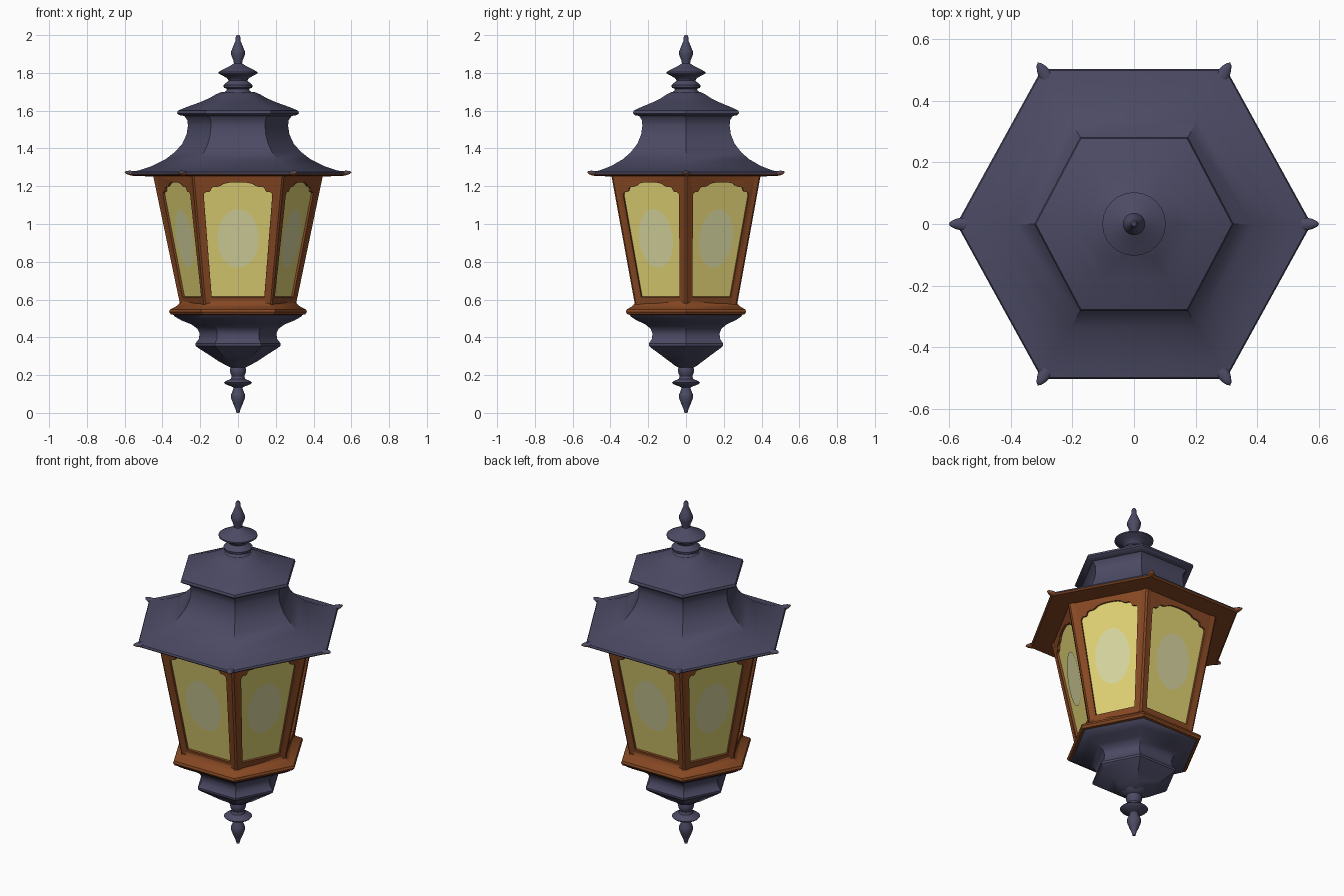
import bpy, bmesh, math
from mathutils import Vector

if "Cube" in bpy.data.objects:
    bpy.data.objects.remove(bpy.data.objects["Cube"])


def material(name, rgb):
    m = bpy.data.materials.new(name)
    lin = [((c / 255 + 0.055) / 1.055) ** 2.4 for c in rgb]
    m.diffuse_color = (*lin, 1)
    m.use_nodes = True
    m.node_tree.nodes["Principled BSDF"].inputs["Base Color"].default_value = m.diffuse_color
    return m


BLUE = material("slate_blue_metal", (75, 74, 100))
BROWN = material("copper_brown", (134, 72, 35))
YELLOW = material("yellow_glass", (224, 210, 116))
PALE = material("pale_glow", (216, 214, 160))


def finish(name, bm, mats, angle=35, rule=None, normals=True):
    if normals:
        bmesh.ops.recalc_face_normals(bm, faces=bm.faces)
    bm.normal_update()
    if rule:
        for f in bm.faces:
            f.material_index = rule(f)
    me = bpy.data.meshes.new(name)
    bm.to_mesh(me)
    bm.free()
    for m in mats:
        me.materials.append(m)
    ob = bpy.data.objects.new(name, me)
    bpy.context.collection.objects.link(ob)
    bpy.ops.object.select_all(action='DESELECT')
    ob.select_set(True)
    bpy.context.view_layer.objects.active = ob
    bpy.ops.object.shade_smooth_by_angle(angle=math.radians(angle))
    return ob


def hexagon(r, z, k=0.54):
    a = 0.872 * r
    return [Vector(p) for p in ((r, 0, z), (k * r, a, z), (-k * r, a, z),
                                (-r, 0, z), (-k * r, -a, z), (k * r, -a, z))]


def circle(r, z, n=24):
    return [Vector((r * math.cos(2 * math.pi * i / n), r * math.sin(2 * math.pi * i / n), z))
            for i in range(n)]


def loft(name, rings, mats, rule=None):
    bm = bmesh.new()
    loops = [[bm.verts.new(p) for p in ring] for ring in rings]
    n = len(loops[0])
    for a, b in zip(loops, loops[1:]):
        for i in range(n):
            j = (i + 1) % n
            bm.faces.new((a[i], a[j], b[j], b[i]))
    bm.faces.new(loops[0])
    bm.faces.new(loops[-1])
    return finish(name, bm, mats, rule=rule)


# Turned finials at both ends
loft("bottom_finial", [circle(r, z) for r, z in (
    (.008, 0), (.013, .02), (.026, .05), (.037, .08), (.036, .10), (.026, .122), (.024, .135),
    (.04, .142), (.068, .152), (.075, .16), (.066, .168), (.038, .18), (.033, .195), (.04, .21),
    (.043, .225), (.04, .24), (.06, .25), (.075, .265))], [BLUE])
loft("top_finial", [circle(r, z) for r, z in (
    (.09, 1.685), (.062, 1.705), (.058, 1.715), (.075, 1.722), (.077, 1.735), (.062, 1.748),
    (.05, 1.76), (.055, 1.77), (.08, 1.785), (.103, 1.797), (.103, 1.805), (.075, 1.82),
    (.04, 1.838), (.022, 1.85), (.024, 1.865), (.036, 1.895), (.036, 1.915), (.024, 1.945),
    (.013, 1.97), (.012, 1.99), (.007, 2.0))], [BLUE])

# Lower hexagonal bowl and brown sill
loft("lower_bowl", [hexagon(r, z) for r, z in (
    (.06, .25), (.10, .272), (.15, .305), (.205, .34), (.225, .355), (.226, .367), (.208, .39),
    (.203, .42), (.215, .445), (.245, .468), (.30, .49), (.335, .51), (.345, .525))], [BLUE])
loft("sill_ring", [hexagon(r, z) for r, z in (
    (.335, .518), (.356, .522), (.365, .535), (.36, .548), (.33, .562), (.31, .58),
    (.306, .60))], [BROWN])

# Flared roof with brown underside, and stepped cap
roof = [(.43, 1.25, .53), (.565, 1.256, .52), (.575, 1.264, .52), (.57, 1.274, .52),
        (.52, 1.285, .52), (.455, 1.307, .53), (.385, 1.342, .53), (.335, 1.38, .54),
        (.295, 1.425, .54), (.272, 1.475, .54), (.265, 1.52, .54), (.268, 1.55, .54),
        (.285, 1.572, .54)]
loft("flared_roof", [hexagon(*p) for p in roof], [BLUE, BROWN],
     lambda f: 1 if f.calc_center_median().z < 1.262 else 0)
loft("roof_cap", [hexagon(r, z) for r, z in (
    (.27, 1.57), (.31, 1.576), (.323, 1.586), (.318, 1.6), (.27, 1.62), (.20, 1.645),
    (.15, 1.667), (.12, 1.685), (.085, 1.70))], [BLUE])

# Curled tips on the roof corners
for i, c in enumerate(hexagon(.57, 1.268, .52)):
    bm = bmesh.new()
    bmesh.ops.create_uvsphere(bm, u_segments=12, v_segments=8, radius=1)
    d = Vector((c.x, c.y, 0)).normalized()
    s = Vector((-d.y, d.x, 0))
    for v in bm.verts:
        x, y, z = v.co
        v.co = c + d * (x * .045 - .015) + s * y * .02 * (1.1 - .3 * x) \
            + Vector((0, 0, z * .013 + .006 * max(x, 0)))
    finish(f"roof_corner_tip_{i + 1}", bm, [BLUE, BROWN], 60,
           lambda f: 1 if f.normal.z < -.2 else 0)

# Lantern walls: framed window with scalloped head on each of six sides
Z0, Z1 = .575, 1.255
low, high = hexagon(.303, Z0, .575), hexagon(.445, Z1, .53)
HEAD = [(1, 1.15), (.98, 1.163), (.92, 1.17), (.84, 1.17), (.80, 1.175), (.77, 1.19),
        (.70, 1.197), (.58, 1.197), (.50, 1.202), (.42, 1.212), (.28, 1.218), (.1, 1.221)]
frame, glass, glow = bmesh.new(), bmesh.new(), bmesh.new()
for i in range(6):
    j = (i + 1) % 6
    corners = [low[i], low[j], high[j], high[i]]
    mid0, mid1 = (low[i] + low[j]) / 2, (high[i] + high[j]) / 2
    u = (low[j] - low[i]).normalized()
    normal = u.cross(mid1 - mid0).normalized()
    h0, h1 = (low[j] - low[i]).length / 2, (high[j] - high[i]).length / 2

    def at(x, z):
        return mid0.lerp(mid1, (z - Z0) / (Z1 - Z0)) + u * x

    def half(z):
        t = (z - Z0) / (Z1 - Z0)
        return h0 + (h1 - h0) * t - .038 - .008 * t

    right = [(half(.613), .613)] + [(x * half(1.15), z) for x, z in HEAD]
    outline = [at(x, z) for x, z in right] + [at(-x, z) for x, z in reversed(right)]
    outer = [frame.verts.new(p) for p in corners]
    inner = [frame.verts.new(p) for p in outline]
    back = [frame.verts.new(p - normal * .014) for p in outline]
    edges = [frame.edges.new((l[n], l[(n + 1) % len(l)])) for l in (outer, inner)
             for n in range(len(l))]
    bmesh.ops.triangle_fill(frame, edges=edges, use_beauty=True, normal=normal)
    for n in range(len(inner)):
        m = (n + 1) % len(inner)
        frame.faces.new((inner[n], inner[m], back[m], back[n]))
    glass.faces.new([glass.verts.new(p - normal * .012) for p in outline])
    rx = .11 if abs(normal.x) < .1 else .1
    glow.faces.new([glow.verts.new(at(rx * math.cos(a), .922 + .155 * math.sin(a)) - normal * .009)
                    for a in (2 * math.pi * n / 32 for n in range(32))])
finish("window_frames", frame, [BROWN], 20, normals=False)
finish("window_glass", glass, [YELLOW], normals=False)
finish("window_glow", glow, [PALE], normals=False)

# Slim raised posts on the six corners
for i in range(6):
    bm = bmesh.new()
    ends = []
    for p in (low[i], high[i]):
        d = Vector((p.x, p.y, 0)).normalized()
        s = Vector((-d.y, d.x, 0))
        ends.append([bm.verts.new(p + d * a + s * b) for a, b in
                     ((.004, -.006), (.004, .006), (-.012, .026), (-.012, -.026))])
    for n in range(4):
        m = (n + 1) % 4
        bm.faces.new((ends[0][n], ends[0][m], ends[1][m], ends[1][n]))
    bm.faces.new(ends[0])
    bm.faces.new(ends[1])
    finish(f"corner_post_{i + 1}", bm, [BROWN])
